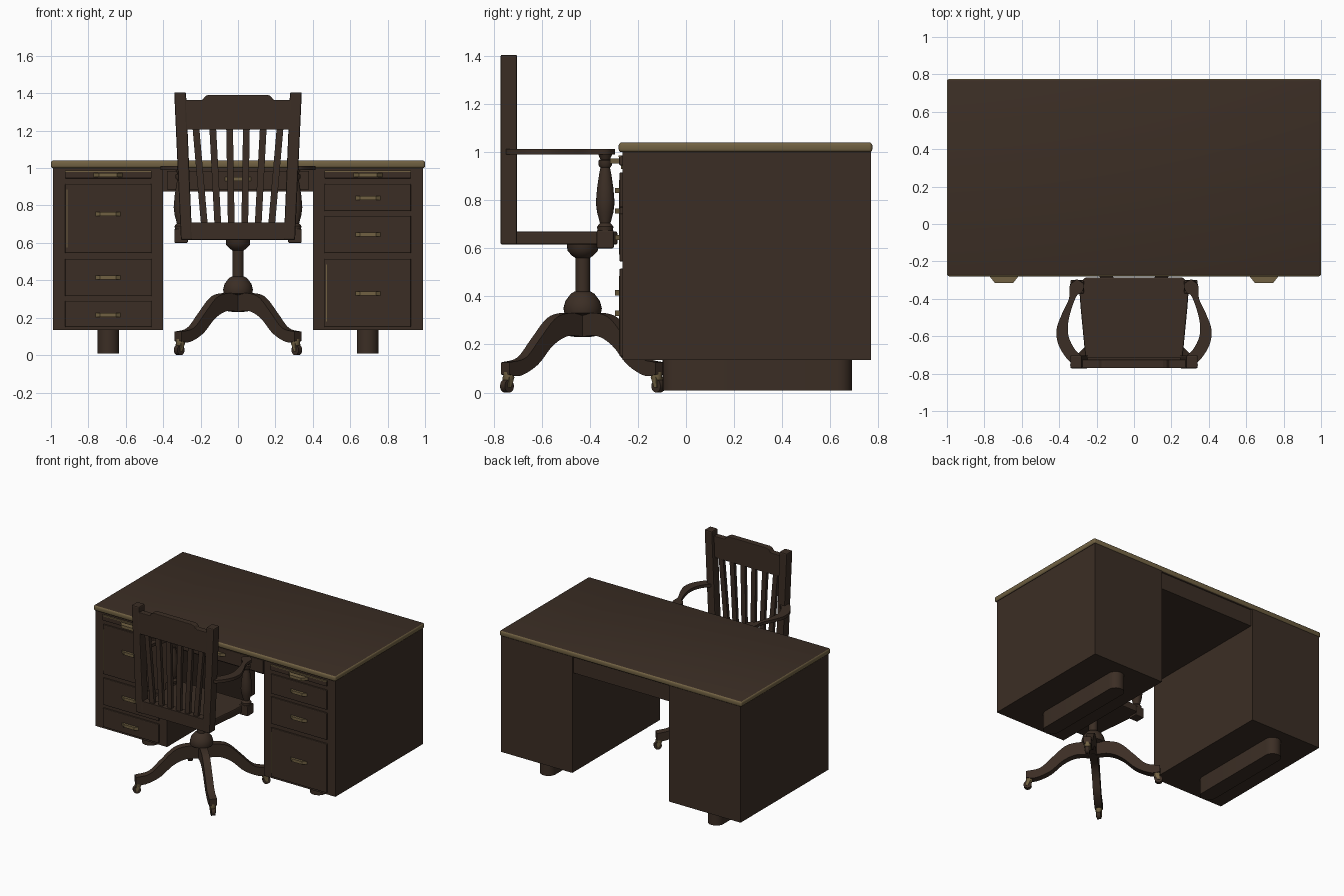
import bpy, bmesh, math
from mathutils import Vector, Matrix

cube = bpy.data.objects.get("Cube")
if cube:
    bpy.data.objects.remove(cube, do_unlink=True)


def material(name, rgb):
    m = bpy.data.materials.new(name)
    m.use_nodes = True
    m.diffuse_color = (*rgb, 1)
    bsdf = m.node_tree.nodes["Principled BSDF"]
    bsdf.inputs["Base Color"].default_value = (*rgb, 1)
    bsdf.inputs["Roughness"].default_value = 0.6
    return m


WOOD = material("dark walnut", (0.044, 0.027, 0.018))
BRASS = material("aged brass", (0.165, 0.120, 0.055))


def finish(name, bm, mat, smooth=False, bevel=0):
    bmesh.ops.recalc_face_normals(bm, faces=bm.faces)
    mesh = bpy.data.meshes.new(name)
    bm.to_mesh(mesh)
    bm.free()
    ob = bpy.data.objects.new(name, mesh)
    bpy.context.collection.objects.link(ob)
    mesh.materials.append(mat)
    if bevel:
        mod = ob.modifiers.new("soft edge", 'BEVEL')
        mod.width, mod.segments = bevel, 2
    if smooth:
        bpy.ops.object.select_all(action='DESELECT')
        ob.select_set(True)
        bpy.context.view_layer.objects.active = ob
        bpy.ops.object.shade_smooth_by_angle(angle=math.radians(40))
    return ob


def prism(name, outline, direction, mat=WOOD, smooth=False, bevel=0, matrix=None):
    """Extrude a closed outline of 3D points along a direction."""
    bm = bmesh.new()
    face = bm.faces.new([bm.verts.new(p) for p in outline])
    ext = bmesh.ops.extrude_face_region(bm, geom=[face])
    verts = [g for g in ext["geom"] if isinstance(g, bmesh.types.BMVert)]
    bmesh.ops.translate(bm, verts=verts, vec=direction)
    if matrix:
        bm.transform(matrix)
    return finish(name, bm, mat, smooth, bevel)


def box(name, x, y, z, mat=WOOD, bevel=0):
    base = [(a, b, z[0]) for a, b in
            ((x[0], y[0]), (x[1], y[0]), (x[1], y[1]), (x[0], y[1]))]
    return prism(name, base, (0, 0, z[1] - z[0]), mat, bevel=bevel)


def lathe(name, x, y, profile, mat=WOOD, n=28):
    bm = bmesh.new()
    verts = [bm.verts.new((x + r, y, z)) for r, z in profile]
    edges = [bm.edges.new(pair) for pair in zip(verts, verts[1:])]
    bmesh.ops.spin(bm, geom=verts + edges, cent=(x, y, 0), axis=(0, 0, 1),
                   angle=math.tau, steps=n)
    bmesh.ops.remove_doubles(bm, verts=bm.verts, dist=1e-4)
    return finish(name, bm, mat, True)


def curve_through(points, steps=5):
    """Catmull-Rom curve through 2D points."""
    p = [Vector(q) for q in points]
    p = [p[0] * 2 - p[1]] + p + [p[-1] * 2 - p[-2]]
    out = []
    for a, b, c, d in zip(p, p[1:], p[2:], p[3:]):
        for i in range(steps):
            t = i / steps
            out.append(0.5 * (2 * b + (c - a) * t + (2 * a - 5 * b + 4 * c - d) * t * t
                              + (3 * b - a - 3 * c + d) * t ** 3))
    return out + [p[-2]]


# Desk top: wooden faces with a rounded brass edge
bm = bmesh.new()
bmesh.ops.create_cube(bm, size=1)
bmesh.ops.transform(bm, verts=bm.verts, matrix=Matrix.Translation((0, 0.2475, 1.02))
                    @ Matrix.Diagonal((2, 1.055, 0.04, 1)))
bmesh.ops.bevel(bm, geom=bm.edges[:], offset=0.012, segments=3, profile=0.5, affect='EDGES')
bm.normal_update()
for f in bm.faces:
    f.material_index = 0 if abs(f.normal.z) > 0.8 else 1
top = finish("desk_top", bm, WOOD, True)
top.data.materials.append(BRASS)

# Centre drawer between the pedestals
box("centre_drawer_case", (-0.41, 0.41), (-0.235, 0.755), (0.875, 1.0))
box("centre_drawer_front", (-0.38, 0.38), (-0.25, -0.23), (0.885, 0.985), bevel=0.004)


def pull(name, x, z, y, depth, half=0.07, thick=0.022):
    outline = [(x - half, y, z), (x - half * 0.6, y - depth, z),
               (x + half * 0.6, y - depth, z), (x + half, y, z)]
    prism(name, outline, (0, 0, thick), BRASS)


pull("centre_drawer_pull", 0, 0.93, -0.25, 0.02)

# Pedestals with drawers, writing slides and plinths
drawers = {"right": (-1, ((0.15, 0.29), (0.315, 0.515), (0.545, 0.915)), (0.215, 0.415, 0.755)),
           "left": (1, ((0.15, 0.515), (0.545, 0.745), (0.77, 0.915)), (0.33, 0.645, 0.84))}
for side, (s, rows, pulls) in drawers.items():
    xs = sorted((s * 0.40, s * 0.99))
    dx = sorted((s * 0.462, s * 0.925))
    mid = s * 0.695
    box(side + "_pedestal", xs, (-0.265, 0.77), (0.135, 1.002))
    for (z0, z1), pz in zip(rows, pulls):
        box(side + "_drawer", dx, (-0.277, -0.25), (z0, z1), bevel=0.005)
        pull(side + "_drawer_pull", mid, pz - 0.011, -0.275, 0.02)
        if z1 - z0 > 0.3:
            ex = dx[0] + 0.008
            box(side + "_drawer_inlay", (ex, ex + 0.006), (-0.279, -0.27), (z0 + 0.03, z1 - 0.03), BRASS)
    box(side + "_writing_slide", dx, (-0.278, -0.25), (0.945, 0.985), bevel=0.004)
    box(side + "_slide_inlay", dx, (-0.28, -0.27), (0.979, 0.986), BRASS)
    pull(side + "_slide_pull", mid, 0.952, -0.276, 0.04, 0.08)
    px, r = s * 0.693, 0.058
    ends = [(px + r * math.cos(a), (0.632 if i < 11 else -0.04) + r * math.sin(a), 0)
            for i, a in enumerate([math.pi * k / 10 for k in range(11)]
                                  + [math.pi + math.pi * k / 10 for k in range(11)])]
    prism(side + "_plinth", [(x, y, 0.008) for x, y, _ in ends], (0, 0, 0.13), smooth=True)

# Chair pedestal: hub, column and seat mount
CY = -0.43
lathe("chair_hub", 0, CY, [(0, 0.23), (0.03, 0.23), (0.035, 0.32), (0.076, 0.33), (0.08, 0.35),
                           (0.072, 0.38), (0.05, 0.41), (0.034, 0.42), (0, 0.42)])
lathe("chair_column", 0, CY, [(0.03, 0.41), (0.03, 0.56), (0.045, 0.57), (0.063, 0.59),
                              (0.066, 0.62), (0, 0.62)])

# Four curved legs with casters on the diagonals
upper = curve_through([(0, 0.33), (0.11, 0.33), (0.19, 0.305), (0.28, 0.22), (0.36, 0.145), (0.455, 0.125)])
lower = curve_through([(0.455, 0.075), (0.39, 0.07), (0.29, 0.115), (0.20, 0.195), (0.11, 0.235), (0, 0.23)])
leg = [(p.x, -0.026, p.y) for p in upper + lower]
for k in range(4):
    place = Matrix.Translation((0, CY, 0)) @ Matrix.Rotation(math.pi / 4 + k * math.pi / 2, 4, 'Z')
    prism("chair_leg", leg, (0, 0.052, 0), smooth=True, matrix=place)
    c = place @ Vector((0.435, 0, 0))
    lathe("caster_socket", c.x, c.y, [(0, 0.085), (0.022, 0.085), (0.024, 0.06), (0.014, 0.04), (0, 0.04)],
          BRASS, 14)
    wheel = [(0.445 + 0.027 * math.cos(a), -0.014, 0.027 + 0.027 * math.sin(a))
             for a in [math.tau * i / 16 for i in range(16)]]
    prism("caster_wheel", wheel, (0, 0.028, 0), smooth=True, matrix=place)
    for y in (-0.02, 0.015):
        fork = [(0.42, y, 0.065), (0.45, y, 0.065), (0.455, y, 0.02), (0.44, y, 0.02)]
        prism("caster_fork", fork, (0, 0.005, 0), BRASS, matrix=place)

# Seat
half = [(0.255, -0.765), (0.285, -0.45), (0.295, -0.32), (0.26, -0.285)]
seat = half + [(-x, y) for x, y in reversed(half)]
prism("seat", [(x, y, 0.615) for x, y in seat], (0, 0, 0.055), bevel=0.008)

# Chair back: lower rail, shaped crest rail and fanned slats
box("back_lower_rail", (-0.255, 0.255), (-0.77, -0.715), (0.62, 0.71))
crest = [(0.285, 1.205), (0.285, 1.365), (0.19, 1.365), (0.175, 1.385), (0.155, 1.392)]
crest = crest + [(-x, z) for x, z in reversed(crest)]
prism("crest_rail", [(x, -0.77, z) for x, z in crest], (0, 0.045, 0), bevel=0.004)
for i in range(6):
    k = i - 2.5
    b, t, w = k * 0.072, k * 0.09, 0.018
    slat = [(b - w, -0.757, 0.70), (b + w, -0.757, 0.70), (t + w, -0.757, 1.215), (t - w, -0.757, 1.215)]
    prism("back_slat", slat, (0, 0.025, 0))

# Paired chair parts: back posts, arms and turned arm supports
outer = curve_through([(0.295, -0.755), (0.345, -0.735), (0.40, -0.655), (0.415, -0.57),
                       (0.385, -0.48), (0.348, -0.40), (0.343, -0.33), (0.305, -0.295)])
inner = curve_through([(0.305, -0.295), (0.267, -0.325), (0.28, -0.365), (0.31, -0.39),
                       (0.347, -0.50), (0.352, -0.59), (0.32, -0.665), (0.275, -0.71)])
arm = outer + inner[1:]
for s in (1, -1):
    post = [(0.245, 0.615), (0.305, 0.615), (0.341, 1.405), (0.278, 1.405)]
    prism("back_post", [(s * x, -0.772, z) for x, z in post], (0, 0.07, 0), bevel=0.008)
    prism("armrest", [(s * p.x, p.y, 0.99) for p in arm], (0, 0, 0.022), smooth=True)
    box("arm_support_block", sorted((s * 0.268, s * 0.34)), (-0.372, -0.3), (0.60, 0.675), bevel=0.006)
    lathe("arm_support", s * 0.305, -0.336,
          [(0, 0.67), (0.032, 0.67), (0.034, 0.69), (0.022, 0.705), (0.034, 0.75), (0.039, 0.79),
           (0.034, 0.85), (0.025, 0.91), (0.02, 0.935), (0.028, 0.945), (0.028, 0.965),
           (0.02, 0.97), (0.03, 0.992), (0, 0.992)], n=20)
